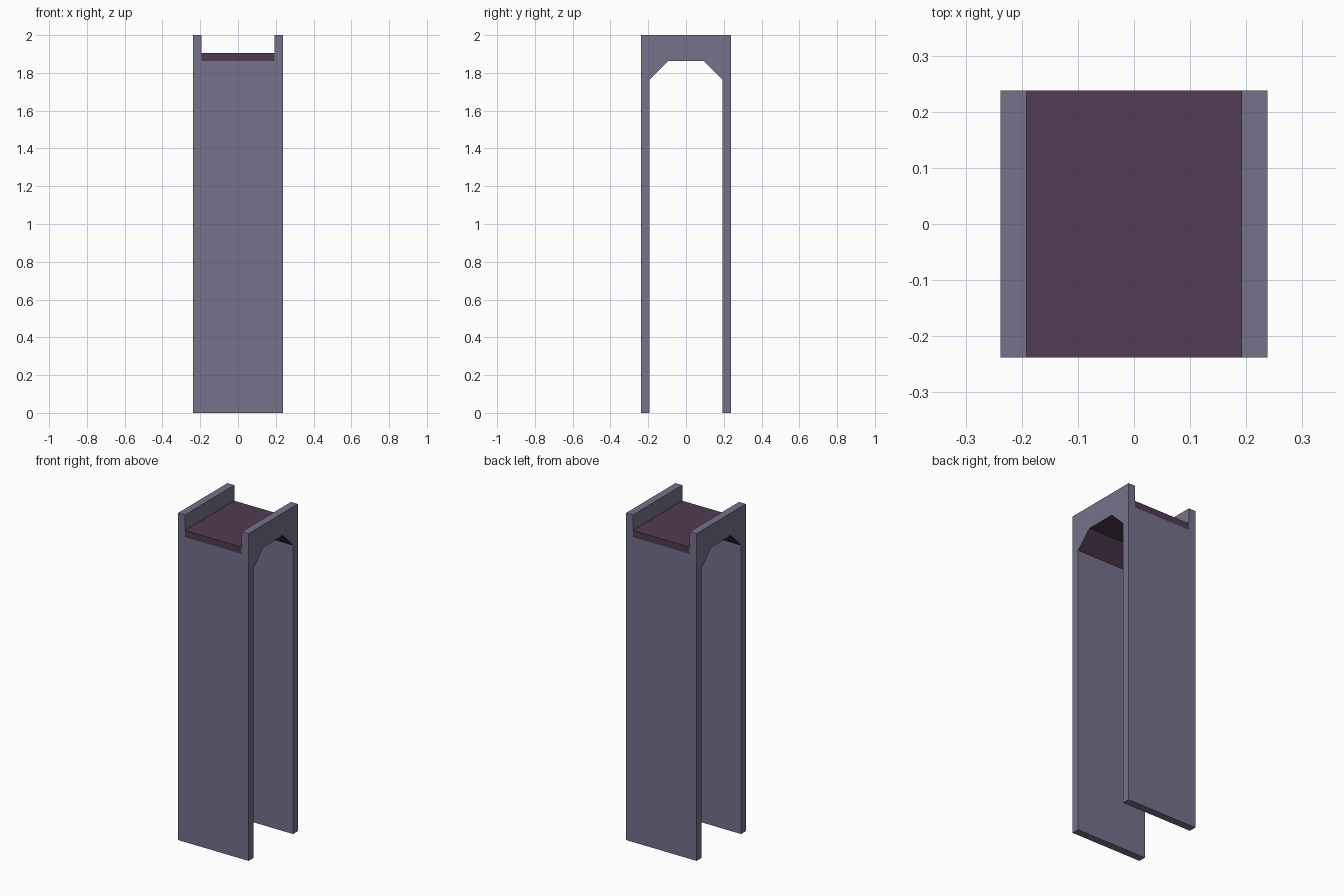
import bpy, bmesh

if "Cube" in bpy.data.objects:
    bpy.data.objects.remove(bpy.data.objects["Cube"])

W = 0.238          # half width of the tower
IN = 0.192         # half width inside walls and top channel
CEIL = 1.862       # height of the arch ceiling
SEAM = 1.864       # bottom of the top channel cut


def material(name, rgb):
    m = bpy.data.materials.new(name)
    m.diffuse_color = (*rgb, 1)
    m.use_nodes = True
    m.node_tree.nodes["Principled BSDF"].inputs["Base Color"].default_value = m.diffuse_color
    return m


grey = material("slate grey", (0.178, 0.168, 0.255))
plum = material("dark plum", (0.080, 0.044, 0.084))


def prism(name, profile, half, mats):
    """Extrude a (y, z) profile along x, from -half to +half."""
    bm = bmesh.new()
    face = bm.faces.new([bm.verts.new((-half, y, z)) for y, z in profile])
    ext = bmesh.ops.extrude_face_region(bm, geom=[face])
    moved = [g for g in ext["geom"] if isinstance(g, bmesh.types.BMVert)]
    bmesh.ops.translate(bm, verts=moved, vec=(2 * half, 0, 0))
    bmesh.ops.recalc_face_normals(bm, faces=bm.faces)
    me = bpy.data.meshes.new(name)
    bm.to_mesh(me)
    bm.free()
    for m in mats:
        me.materials.append(m)
    ob = bpy.data.objects.new(name, me)
    bpy.context.collection.objects.link(ob)
    return ob


def rect(y, z0, z1):
    return [(-y, z0), (y, z0), (y, z1), (-y, z1)]


# Arch-shaped shell: two walls joined by a chamfered opening
half_arch = [(W, 2), (W, 0), (IN, 0), (IN, 1.765), (0.095, CEIL)]
arch = half_arch + [(-y, z) for y, z in reversed(half_arch)]
shell = prism("arch_shell", arch, W, [grey, plum])

# Underside of the arch is plum
for p in shell.data.polygons:
    if p.normal.z < -0.5 and p.center.z > 1:
        p.material_index = 1

# Channel cut through the top, leaving a raised rail on each side
cutter = prism("channel_cutter", rect(0.4, SEAM, 2.2), IN, [grey])
cutter.hide_render = True
mod = shell.modifiers.new("channel", "BOOLEAN")
mod.operation = "DIFFERENCE"
mod.solver = "EXACT"
mod.object = cutter
bpy.context.view_layer.objects.active = shell
bpy.ops.object.modifier_apply(modifier="channel")
bpy.data.objects.remove(cutter)

# Plum deck lying in the channel
prism("deck", rect(W, SEAM, 1.905), IN, [plum])
